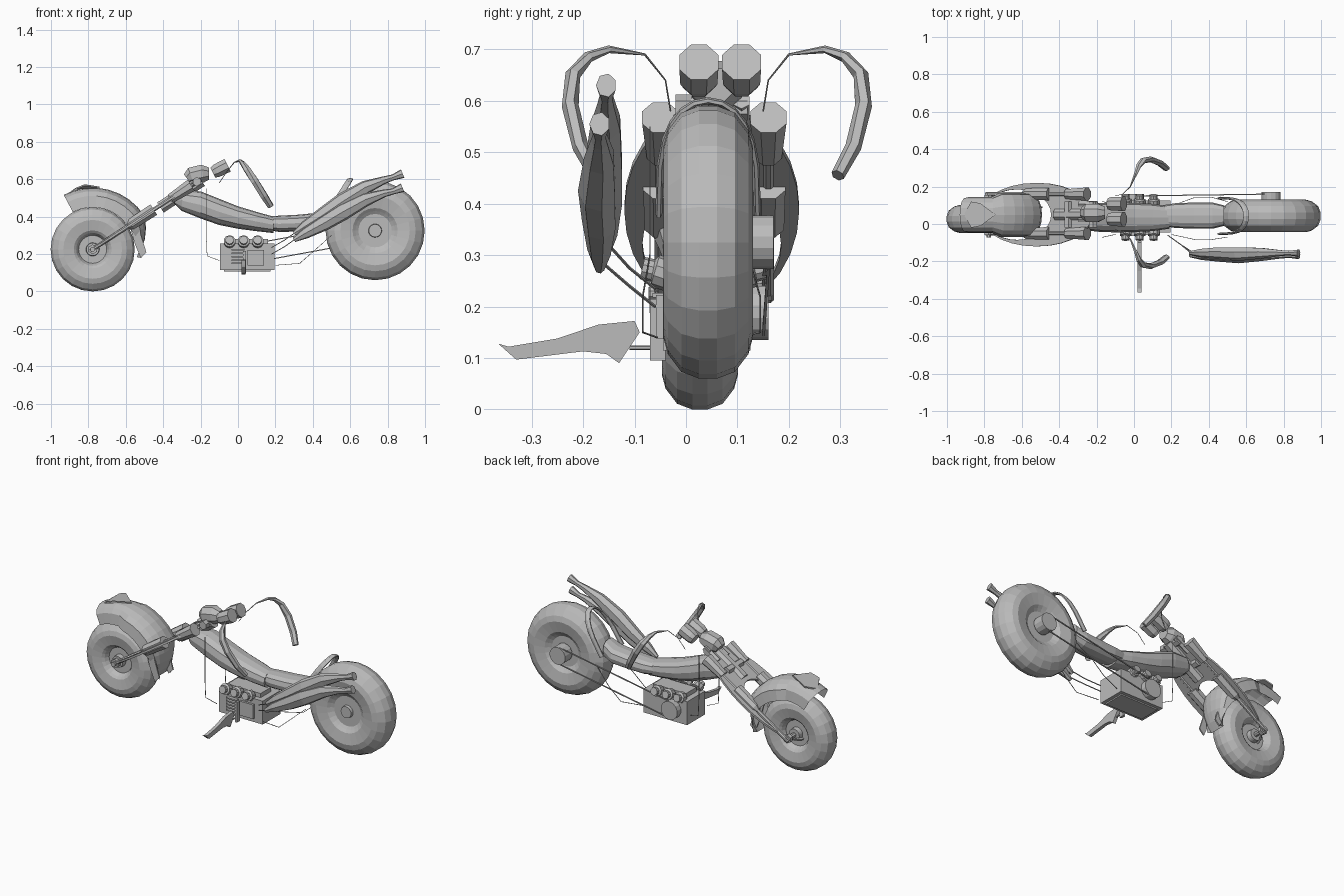
import bpy, bmesh, math
from mathutils import Vector

if "Cube" in bpy.data.objects:
    bpy.data.objects.remove(bpy.data.objects["Cube"])

grey = bpy.data.materials.new("grey")
grey.use_nodes = True
grey.diffuse_color = (0.5, 0.5, 0.5, 1)
grey.node_tree.nodes["Principled BSDF"].inputs["Base Color"].default_value = (0.5, 0.5, 0.5, 1)


def finish(name, bm):
    bmesh.ops.remove_doubles(bm, verts=bm.verts, dist=0.0002)
    bmesh.ops.recalc_face_normals(bm, faces=bm.faces)
    me = bpy.data.meshes.new(name)
    bm.to_mesh(me)
    bm.free()
    me.materials.append(grey)
    ob = bpy.data.objects.new(name, me)
    bpy.context.collection.objects.link(ob)
    return ob


def skin(name, rings, caps=True, loop=True):
    """Joins equal rings of points into a surface."""
    bm = bmesh.new()
    vs = [[bm.verts.new(p) for p in r] for r in rings]
    n = len(vs[0])
    for a, b in zip(vs, vs[1:]):
        for i in range(n if loop else n - 1):
            j = (i + 1) % n
            bm.faces.new((a[i], a[j], b[j], b[i]))
    if caps:
        bm.faces.new(vs[0])
        bm.faces.new(vs[-1])
    return finish(name, bm)


def tube(name, pts, r, sides=8, flat=1.0, ref=(0, 1, 0)):
    """Sweeps a ring along pts; r is one radius or one per point."""
    pts = [Vector(p) for p in pts]
    rs = r if isinstance(r, (list, tuple)) else [r] * len(pts)
    rings = []
    for i, p in enumerate(pts):
        t = (pts[min(i + 1, len(pts) - 1)] - pts[max(i - 1, 0)]).normalized()
        s = Vector(ref)
        s = (s - t * s.dot(t)).normalized()
        u = t.cross(s)
        ang = [2 * math.pi * (k + 0.5) / sides for k in range(sides)]
        rings.append([p + s * math.cos(a) * rs[i] + u * math.sin(a) * rs[i] * flat for a in ang])
    return skin(name, rings)


def body(name, stations, y0, sides=12):
    """Lofts softly boxed sections given as (x, top, bottom, half width)."""
    def soft(v):
        return math.copysign(abs(v) ** .8, v)
    rings = []
    for x, top, bot, w in stations:
        angles = [2 * math.pi * k / sides for k in range(sides)]
        rings.append([(x, y0 + w * soft(math.cos(a)), (top + bot) / 2 + (top - bot) / 2 * soft(math.sin(a)))
                      for a in angles])
    return skin(name, rings)


def revolve(name, c, profile, n=24):
    """Spins (radius, y) points about a crosswise axis."""
    rings = [[(c[0] + r * math.cos(2 * math.pi * k / n), c[1] + y,
               c[2] + r * math.sin(2 * math.pi * k / n)) for k in range(n)] for r, y in profile]
    return skin(name, rings, caps=False)


def box(name, c, size):
    bm = bmesh.new()
    bmesh.ops.create_cube(bm, size=1)
    for v in bm.verts:
        v.co = Vector(v.co[i] * size[i] + c[i] for i in range(3))
    return finish(name, bm)


def plate(name, outline, thick):
    """Solid slab between an outline and its shifted copy."""
    pts = [Vector(p) for p in outline]
    return skin(name, [pts, [p + Vector(thick) for p in pts]])


def wheel(name, c, R, w, rim, sunk):
    tyre = [(rim, -.72), (rim * 1.15, -.86), (R * .7, -1), (R * .82, -.9), (R * .95, -.6), (R, -.2)]
    tyre += [(r, -y) for r, y in tyre[::-1]]
    revolve(name + "_tyre", c, [(r, y * w) for r, y in tyre])
    dish = [(0, -.8), (.034, -.8), (.036, -sunk), (rim * .85, -sunk), (rim, -.72)]
    dish += [(r, -y) for r, y in dish[::-1]]
    revolve(name + "_rim", c, [(r, y * w) for r, y in dish])


# Wheels
FRONT = Vector((-.777, .027, .225))
REAR = Vector((.733, .043, .325))
MID = .05
wheel("front", FRONT, .225, .074, .088, .4)
wheel("rear", REAR, .265, .087, .105, .6)
tube("front_axle", [FRONT + Vector((0, y, 0)) for y in (-.1, .14)], .014, ref=(1, 0, 0))
for y in (-.085, .105):
    tube("front_axle_nut", [FRONT + Vector((0, y + d, 0)) for d in (0, .022)], .026, 6, ref=(1, 0, 0))
tube("rear_pulley", [REAR + Vector((0, y, 0)) for y in (.06, .127)], .052, 14, ref=(1, 0, 0))

# Front fender: arched shell with side skirts, narrower past the crown
rings = []
for i in range(13):
    a = math.radians(-10 + 128 * i / 12)
    grow = min(1, i / 4)
    wide = .118 * (.45 + .55 * grow) if i < 9 else .095
    row = []
    for k in range(9):
        s = math.radians(-90 + 22.5 * k)
        r = .24 + .09 * grow * math.cos(s) ** .7 if 0 < k < 8 else .265 - .04 * grow
        row.append(FRONT + Vector((r * math.cos(a), wide * math.sin(s) + .022, r * math.sin(a))))
    rings.append(row)
skin("front_fender", rings, caps=False, loop=False)
# Pointed crest and rear spikes on the fender
plate("fender_crest", [(-.91, .05, .515), (-.87, -.02, .545), (-.82, -.01, .565), (-.74, .05, .552),
                       (-.82, .11, .565), (-.87, .12, .545)], (0, 0, .008))
for y in (-.045, .085):
    plate("fender_spike", [(-.6, y, .42), (-.55, y, .4), (-.525, y, .32), (-.49, y, .21), (-.52, y, .18),
                           (-.55, y, .25)], (0, .008, 0))

# Fork: bowed plate with an opening for the wheel, tubes and sleeves
axis = Vector((.577, 0, .375)).normalized()
slope = axis.z / axis.x
up = Vector((-axis.z, 0, axis.x))


def on_fork(x, y, lift=0):
    return Vector((x, y, FRONT.z + (x - FRONT.x) * slope)) + up * lift


def oval(cx, hx, hy, lift):
    return [on_fork(cx + hx * math.cos(a), MID + hy * math.sin(a), lift)
            for a in (2 * math.pi * k / 28 for k in range(28))]


skin("fork_plate", [oval(-.625, .185, .135, .006), oval(-.52, .3, .17, .006), oval(-.52, .3, .17, -.006),
                    oval(-.625, .185, .135, -.006), oval(-.625, .185, .135, .006)], caps=False)
for y in (-.05, .16):
    tube("fork_tube", [on_fork(-.79, y), on_fork(-.26, y)], .012)
    tube("lower_sleeve", [on_fork(-.59, y), on_fork(-.57, y), on_fork(-.45, y)], [.02, .033, .036])
    tube("upper_sleeve", [on_fork(-.36, y), on_fork(-.25, y)], [.028, .038])
for x in (-.35, -.22):
    tube("fork_yoke", [on_fork(x, -.02), on_fork(x, .12)], .025, 6, ref=(1, 0, 0))
tube("steering_neck", [on_fork(-.42, MID, -.01), on_fork(-.2, MID, -.01)], .035)

# Headlamp and gauges
tube("headlamp", [(-.27, .06, .6), (-.25, .06, .615), (-.19, .06, .63), (-.155, .06, .63)], [.035, .052, .052, .035])
for y in (.025, .108):
    tube("gauge", [(-.135, y, .635), (-.115, y, .645), (-.055, y, .675)], [.032, .039, .041])
    tube("lamp_bracket", [(-.29, y, .545), (-.2, y, .6)], .018, 6)

# Handlebars: hair-thin stem sweeping out to a broad grip
for side in (1, -1):
    h = [(-.1, .09, .58), (-.06, .1, .64), (-.02, .14, .69), (.01, .21, .7), (.025, .25, .685),
         (.05, .28, .65), (.09, .285, .59), (.14, .265, .51), (.175, .235, .455)]
    tube("handlebar_grip", [(x, .06 + side * y, z) for x, y, z in h],
         [.002, .002, .003, .01, .015, .02, .022, .021, .018], 6, .75, (1, 0, 0))

# Tank and seat
body("fuel_tank", [(-.34, .5, .47, .03), (-.3, .54, .43, .06), (-.2, .535, .39, .076), (-.1, .495, .355, .08),
                   (0, .455, .335, .078), (.1, .425, .322, .073), (.19, .4, .312, .06)], .035)
body("seat", [(.15, .4, .33, .055), (.22, .405, .318, .066), (.32, .41, .32, .07), (.42, .42, .325, .07),
              (.48, .45, .345, .055)], .045)

# Rear hoop hugging the tyre
hoop = []
for k in range(13):
    a = math.pi * k / 12
    h = math.sin(a) ** .6 if 0 < k < 12 else 0
    hoop.append((.46 + .14 * h, REAR.y + .096 * math.cos(a), .38 + .22 * h))
tube("rear_hoop", hoop, .017, 6, .4, (1, 0, 0))

# Engine block, cylinder heads and cover details
box("engine_block", (.05, .04, .185), (.29, .17, .14))
box("engine_sump", (.05, .04, .125), (.25, .13, .035))
box("engine_top", (.05, .035, .26), (.22, .1, .04))
for x in (-.045, .03, .105):
    for y, d in ((-.03, -1), (.1, 1)):
        tube("cylinder_head", [(x, y, .26), (x, y + d * .03, .27), (x, y + d * .034, .27), (x, y + d * .055, .275)],
             [.032, .032, .022, .022], 10, ref=(1, 0, 0))
for k in range(5):
    box("cooling_fin", (0, -.05, .15 + k * .018), (.07, .03, .008))
box("side_cover", (.095, -.048, .18), (.09, .02, .085))
box("cover_rib", (.035, -.055, .155), (.014, .03, .12))
tube("drive_pulley", [(-.0, .12, .19), (0, .16, .19)], .055, 14, ref=(1, 0, 0))

# Drive belt runs
for dz in (-.05, .05):
    tube("drive_belt", [(0, .15, .19 + dz), (REAR.x, .16, REAR.z + dz)], .004, 4)

# Exhaust pipes on the right side with slim feeds from the engine
for end, y, low in ((.625, -.155, .325), (.55, -.168, .29)):
    rise = end - low
    tube("exhaust_feed", [(.18, -.06, low - .09), (.25, -.11, low - .05), (.32, y, low)], .003, 4)
    tube("exhaust_pipe", [(.3, y, low - .015), (.36, y, low + rise * .08), (.46, y, low + rise * .29),
                          (.56, y - .004, low + rise * .52), (.68, y, low + rise * .77),
                          (.78, y, low + rise * .9), (.83, y, end - .015), (.88, y, end + .005)],
         [.01, .024, .034, .038, .03, .017, .013, .02], 7, 1.25)

# Kickstand
plate("kickstand", [(.02, -.09, .15), (.02, -.1, .172), (.02, -.17, .165), (.02, -.25, .138), (.02, -.345, .122),
                    (.02, -.365, .128), (.02, -.33, .097), (.02, -.2, .113), (.02, -.155, .108), (.02, -.13, .09)],
      (.02, 0, 0))
tube("kickstand_pivot", [(.03, -.11, .12), (.03, .0, .12)], .004, 6, ref=(1, 0, 0))

# Cables
for y in (-.07, .12):
    tube("control_cable", [(-.17, y, .55), (-.17, y, .3), (-.165, y, .19), (-.1, y * .8, .165)], .002, 4)
    tube("brake_line", [(.2, y * .8, .14), (.33, y * 1.2, .15), (.41, y * 1.2, .22), (.5, y, .3)], .002, 4)
